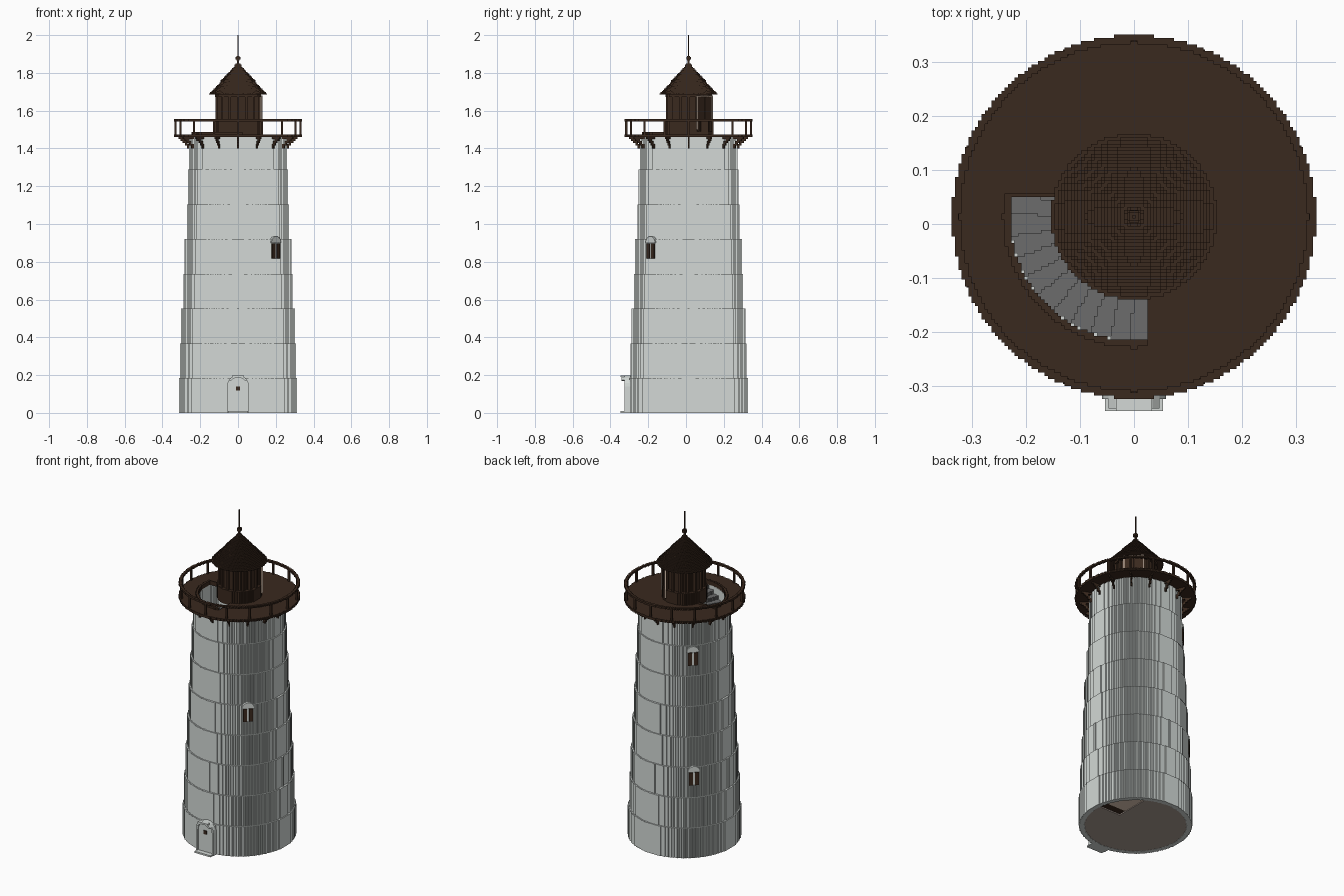
import bpy, bmesh, math
from mathutils import Matrix

if "Cube" in bpy.data.objects:
    bpy.data.objects.remove(bpy.data.objects["Cube"])

H = 0.00615     # block size of the stepped masonry
CY = 0.0135     # tower axis in y
BAND = 0.184    # height of one tower course


def material(name, rgb):
    lin = [((c / 255 + 0.055) / 1.055) ** 2.4 for c in rgb]
    m = bpy.data.materials.new(name)
    m.use_nodes = True
    m.diffuse_color = (*lin, 1)
    m.node_tree.nodes["Principled BSDF"].inputs["Base Color"].default_value = (*lin, 1)
    return m


PALE = material("pale stone", (211, 217, 214))
BROWN = material("dark brown wood", (58, 41, 30))
GREY = material("step grey", (108, 108, 108))
FLOOR = material("floor stone", (172, 157, 148))
TAN = material("tan wood", (226, 203, 184))


def finish(name, bm, mat):
    me = bpy.data.meshes.new(name)
    bm.to_mesh(me)
    bm.free()
    me.materials.append(mat)
    ob = bpy.data.objects.new(name, me)
    bpy.context.collection.objects.link(ob)
    return ob


def runs(values):
    """Group sorted integers into consecutive (start, end) runs."""
    out = []
    for v in values:
        if out and out[-1][1] == v:
            out[-1][1] = v + 1
        else:
            out.append([v, v + 1])
    return out


def blocks(name, layers, mat):
    """Stepped solid from layers of (test(x, y), reach, z0, z1)."""
    bm = bmesh.new()

    def quad(*pts):
        bm.faces.new([bm.verts.new((x * H, y * H + CY, z)) for x, y, z in pts])

    for test, reach, z0, z1 in layers:
        n = int(reach / H) + 2
        rows = {j: [i for i in range(-n, n) if test((i + .5) * H, (j + .5) * H)]
                for j in range(-n, n)}
        for j, row in rows.items():
            for a, b in runs(row):
                quad((a, j, z1), (b, j, z1), (b, j + 1, z1), (a, j + 1, z1))
                quad((a, j + 1, z0), (b, j + 1, z0), (b, j, z0), (a, j, z0))
                quad((a, j + 1, z0), (a, j, z0), (a, j, z1), (a, j + 1, z1))
                quad((b, j, z0), (b, j + 1, z0), (b, j + 1, z1), (b, j, z1))
            here = set(row)
            for a, b in runs(sorted(here - set(rows.get(j - 1, [])))):
                quad((a, j, z0), (b, j, z0), (b, j, z1), (a, j, z1))
            for a, b in runs(sorted(here - set(rows.get(j + 1, [])))):
                quad((b, j + 1, z0), (a, j + 1, z0), (a, j + 1, z1), (b, j + 1, z1))
    return finish(name, bm, mat)


def ring(r0, r1):
    return lambda x, y: r0 * r0 <= x * x + y * y < r1 * r1


def boxes(name, items, mat):
    """One object from (location, size, rotation about z) boxes."""
    bm = bmesh.new()
    for loc, size, ang in items:
        m = Matrix.Translation(loc) @ Matrix.Rotation(ang, 4, 'Z') @ Matrix.Diagonal((*size, 1))
        bmesh.ops.create_cube(bm, size=1, matrix=m)
    return finish(name, bm, mat)


def around(r, z, ang, off=0):
    """Point at radius r and angle ang, shifted sideways by off."""
    c, s = math.cos(ang), math.sin(ang)
    return (r * c - off * s, CY + r * s + off * c, z)


def slab(name, profile, depth, matrix, mat):
    """Extrude an xz profile backwards along local +y."""
    bm = bmesh.new()
    f = bm.faces.new([bm.verts.new((x, 0, z)) for x, z in profile])
    ext = bmesh.ops.extrude_face_region(bm, geom=[f])
    verts = [v for v in ext["geom"] if isinstance(v, bmesh.types.BMVert)]
    bmesh.ops.translate(bm, verts=verts, vec=(0, depth, 0))
    bmesh.ops.recalc_face_normals(bm, faces=bm.faces)
    bm.transform(matrix)
    return finish(name, bm, mat)


def arc(r, z, n=10):
    return [(r * math.cos(math.pi * k / n), z + r * math.sin(math.pi * k / n)) for k in range(n + 1)]


# Tower courses, each a little narrower than the one below
def tower_r(z):
    return 0.315 - 0.0083 * min(7, max(0, int(z / BAND)))


blocks("tower_wall", [(ring(tower_r(k * BAND + .01) - 0.028, tower_r(k * BAND + .01)), 0.32,
                       k * BAND, (k + 1) * BAND - (0.012 if k == 7 else 0)) for k in range(8)], PALE)
blocks("stair_core", [(ring(0, 0.12), 0.12, 0.012, 1.46)], PALE)

# Ground floor with an opening below the stair
floor_disc = ring(0, 0.288)
opening = lambda x, y: x > 0.143 and y > 0.03
blocks("ground_floor", [(lambda x, y: floor_disc(x, y) and not opening(x, y), 0.29, 0.001, 0.012)], FLOOR)
blocks("stair_soffit", [(lambda x, y: floor_disc(x, y) and opening(x, y) and y > 0.08, 0.29, 0.005, 0.018)], TAN)
blocks("soffit_shadow_board", [(lambda x, y: floor_disc(x, y) and opening(x, y) and y <= 0.08,
                                0.29, 0.008, 0.018)], BROWN)


# Spiral stair descending clockwise from the deck opening
def tread(k, r):
    a0 = 81 + 10 * k
    return lambda x, y: (ring(0.12, r)(x, y)
                         and (-math.degrees(math.atan2(y, x)) - a0) % 360 < 10)


steps = []
for k in range(70):
    top = 1.468 - 0.0206 * (k + 0.5)
    r = tower_r(top) - 0.020
    steps.append((tread(k, r), r, max(0.018, top - 0.026), top))
blocks("spiral_stair", steps, GREY)

# Gallery deck with the stair opening and its curb
hole = lambda x, y: x < 0.026 and y < 0.037 and ring(0.125, 0.230)(x, y)
curb = lambda x, y: (x < 0.026 and y < 0.046 and ring(0.13, 0.243)(x, y) and not hole(x, y))
blocks("gallery_deck", [(lambda x, y: ring(0, 0.3375)(x, y) and not hole(x, y), 0.34, 1.46, 1.475)], BROWN)
blocks("stair_curb", [(curb, 0.25, 1.475, 1.486)], BROWN)

# Railing
blocks("gallery_rail", [(ring(0.323, 0.3375), 0.34, 1.543, 1.555)], BROWN)
turn = [math.tau * k / 16 for k in range(16)]
boxes("rail_posts", [(around(0.330, 1.511, a), (0.011, 0.011, 0.078), 0) for a in turn], BROWN)

# Stepped brackets under the deck
arms = []
for a in turn:
    for r, z in ((0.262, 1.412), (0.274, 1.427), (0.286, 1.442), (0.298, 1.452)):
        arms.append((around(r, z, a), (0.014, 0.008, 0.024), a))
    arms.append((around(0.285, 1.455, a), (0.06, 0.008, 0.012), a))
boxes("deck_brackets", arms, BROWN)

# Lantern room
blocks("lantern_room", [(ring(0, 0.125), 0.13, 1.475, 1.548), (ring(0, 0.106), 0.13, 1.548, 1.68),
                        (ring(0, 0.121), 0.13, 1.672, 1.69)], BROWN)
boxes("lantern_posts", [(around(0.113, 1.61, a), (0.012, 0.014, 0.13), 0) for a in turn], BROWN)
q = math.pi / 4
boxes("lantern_door_frame", [(around(0.120, 1.59, q, 0.055), (0.007, 0.007, 0.18), q),
                             (around(0.120, 1.59, q, -0.055), (0.007, 0.007, 0.18), q),
                             (around(0.120, 1.677, q), (0.007, 0.117, 0.006), q)], TAN)
boxes("lantern_door", [(around(0.116, 1.582, q), (0.008, 0.103, 0.184), q)], BROWN)

# Stepped conical roof with a small eave flare, finial and spire
layers, n = [], 26
for k in range(n):
    t = k / (n - 1)
    r = 0.154 if k == 0 else 0.142 * (1 - t) + 0.010
    layers.append((ring(0, r), 0.16, 1.685 + 0.165 * k / n, 1.685 + 0.165 * (k + 1) / n))
blocks("lantern_roof", layers, BROWN)
boxes("finial_and_spire", [((0, CY, 1.862), (0.010, 0.010, 0.026), 0),
                           ((0, CY, 1.878), (0.024, 0.016, 0.014), 0),
                           ((0, CY, 1.878), (0.016, 0.024, 0.014), 0),
                           ((0, CY, 1.878), (0.016, 0.016, 0.024), 0),
                           ((0, CY, 1.944), (0.006, 0.006, 0.112), 0)], BROWN)

# Entrance: panel, jambs with arched hood, doorstep, peephole
place = lambda y: Matrix.Translation((0, y, 0))
slab("door_panel", [(0.048, 0)] + arc(0.048, 0.14) + [(-0.048, 0)], 0.03, place(-0.318), PALE)
outer, inner = arc(0.059, 0.14), arc(0.048, 0.14)
slab("door_surround", [(0.059, 0)] + outer + [(-0.059, 0), (-0.048, 0)] + inner[::-1] + [(0.048, 0)],
     0.04, place(-0.325), PALE)
slab("door_hood", outer[2:9] + inner[2:9][::-1], 0.03, place(-0.342), PALE)
boxes("door_hood_cap", [((0, -0.336, 0.194), (0.066, 0.022, 0.010), 0)], PALE)
boxes("doorstep", [((0, -0.329, 0.005), (0.108, 0.036, 0.010), 0)], PALE)
boxes("door_peephole", [((0, -0.319, 0.13), (0.022, 0.008, 0.022), 0)], BROWN)

# Windows: paired shutters with a shallow pale arched hood
for name, deg, z in (("front", -45, 0.857), ("lower_back", 135, 0.482), ("upper_back", 135, 1.208)):
    a = math.radians(deg)
    r = tower_r(z)
    boxes(name + "_window_shutters", [(around(r - 0.003, z, a, s * 0.017), (0.016, 0.022, 0.078), a)
                                      for s in (-1, 1)], BROWN)
    boxes(name + "_window_mullion", [(around(r - 0.004, z, a), (0.012, 0.012, 0.078), a)], PALE)
    m = Matrix.Translation(around(r + 0.005, z + 0.042, a)) @ Matrix.Rotation(a + math.pi / 2, 4, 'Z')
    slab(name + "_window_hood", arc(0.036, 0), 0.025, m, PALE)
